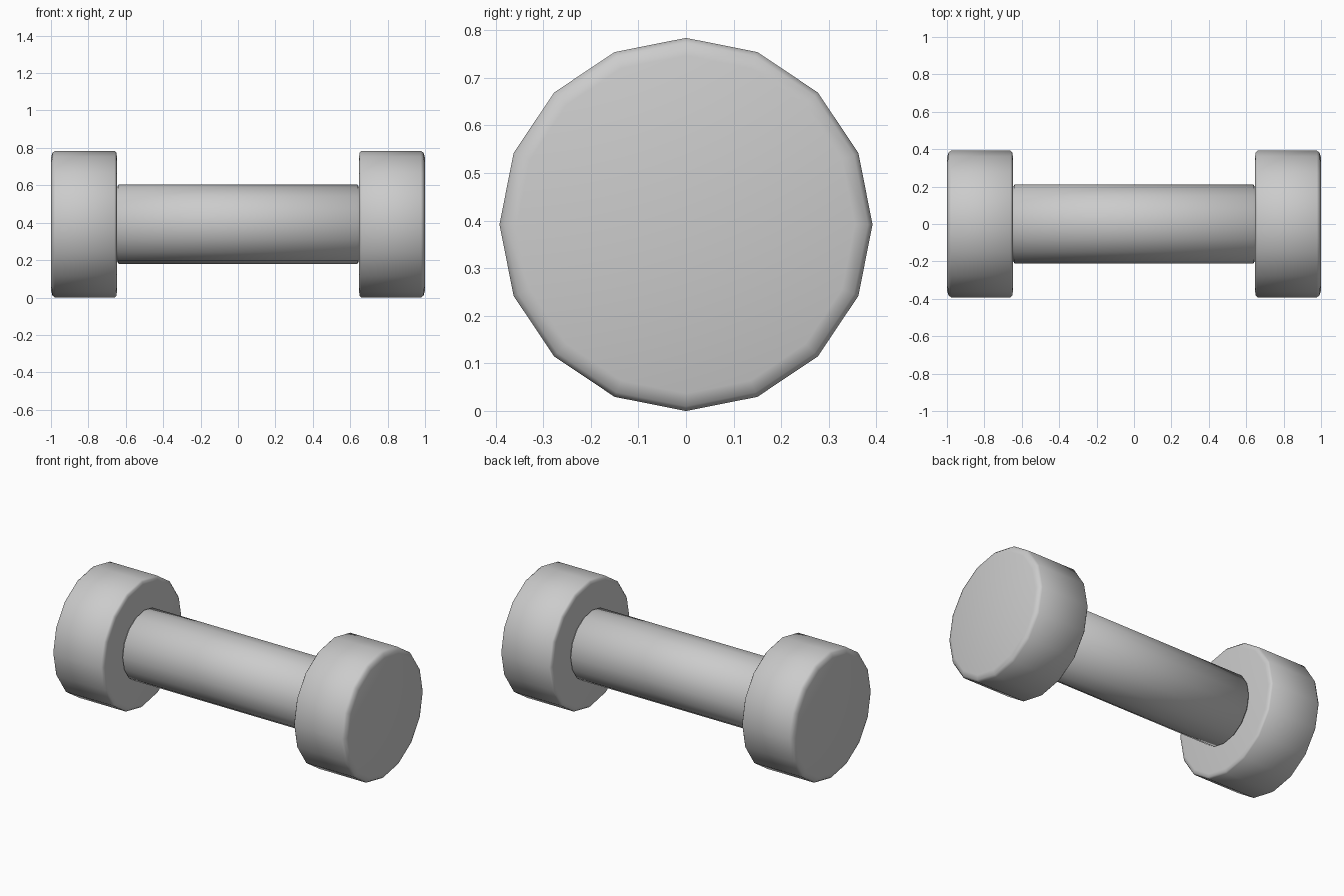
import bpy, bmesh, math

if "Cube" in bpy.data.objects:
    bpy.data.objects.remove(bpy.data.objects["Cube"])

SIDES = 16
AXIS_Z = 0.392


def lathe(name, profile):
    """Revolve (x, radius) points around the x axis and close both ends."""
    bm = bmesh.new()
    rings = []
    for x, r in profile:
        ring = []
        for i in range(SIDES):
            a = 2 * math.pi * i / SIDES
            ring.append(bm.verts.new((x, r * math.cos(a), AXIS_Z + r * math.sin(a))))
        rings.append(ring)
    for a, b in zip(rings, rings[1:]):
        for i in range(SIDES):
            j = (i + 1) % SIDES
            bm.faces.new((a[i], a[j], b[j], b[i]))
    bm.faces.new(rings[0])
    bm.faces.new(rings[-1])
    bmesh.ops.recalc_face_normals(bm, faces=bm.faces)
    mesh = bpy.data.meshes.new(name)
    bm.to_mesh(mesh)
    bm.free()
    obj = bpy.data.objects.new(name, mesh)
    bpy.context.collection.objects.link(obj)
    bpy.ops.object.select_all(action='DESELECT')
    obj.select_set(True)
    bpy.context.view_layer.objects.active = obj
    bpy.ops.object.shade_smooth_by_angle(angle=math.radians(60))
    return obj


# End weights with softly rounded rims
weight = [(0.648, 0.365), (0.651, 0.383), (0.66, 0.392),
          (0.978, 0.392), (0.992, 0.382), (1.0, 0.355)]
for name, side in (("left_weight", -1), ("right_weight", 1)):
    lathe(name, [(side * x, r) for x, r in weight])

# Handle with a small chamfer where it meets the weights
lathe("handle", [(-0.65, 0.2), (-0.645, 0.2), (-0.638, 0.212),
                 (0.638, 0.212), (0.645, 0.2), (0.65, 0.2)])
